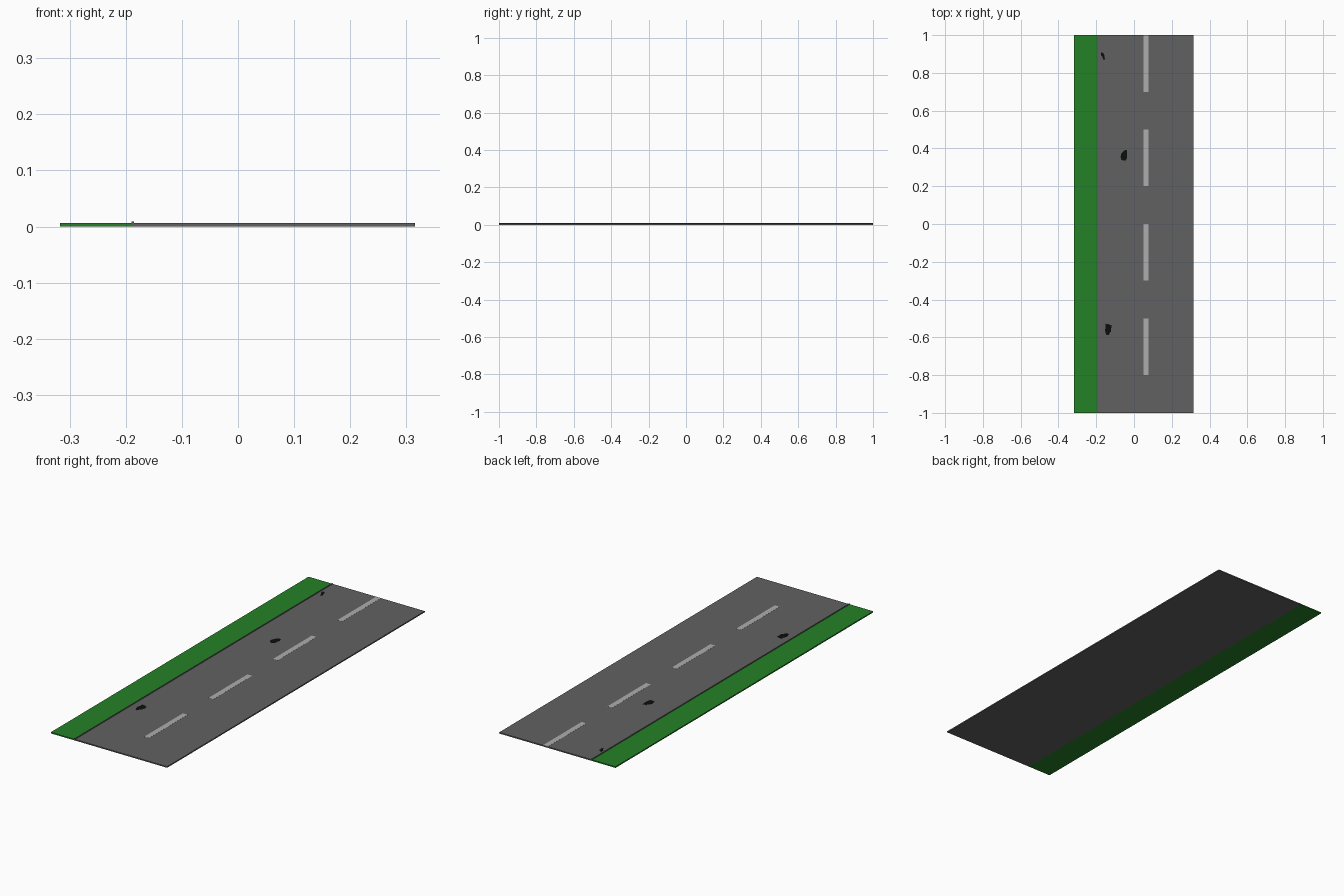
import bpy, bmesh

if "Cube" in bpy.data.objects:
    bpy.data.objects.remove(bpy.data.objects["Cube"])

TOP = 0.006  # road surface height


def paint(name, color):
    m = bpy.data.materials.new(name)
    m.diffuse_color = (*color, 1)
    m.use_nodes = True
    m.node_tree.nodes["Principled BSDF"].inputs["Base Color"].default_value = m.diffuse_color
    return m


asphalt = paint("asphalt", (0.12, 0.12, 0.12))
grass = paint("grass", (0.018, 0.22, 0.02))
line = paint("line_paint", (0.42, 0.42, 0.42))
dark = paint("dark_patch", (0.004, 0.004, 0.004))


def prism(name, outline, z0, z1, mat):
    """Extrude a flat outline (counter-clockwise) from z0 to z1."""
    bm = bmesh.new()
    face = bm.faces.new([bm.verts.new((x, y, z0)) for x, y in outline])
    ext = bmesh.ops.extrude_face_region(bm, geom=[face])
    for v in ext["geom"]:
        if isinstance(v, bmesh.types.BMVert):
            v.co.z = z1
    bmesh.ops.recalc_face_normals(bm, faces=bm.faces)
    mesh = bpy.data.meshes.new(name)
    bm.to_mesh(mesh)
    bm.free()
    ob = bpy.data.objects.new(name, mesh)
    ob.data.materials.append(mat)
    bpy.context.collection.objects.link(ob)
    return ob


def slab(name, x0, x1, y0, y1, z0, z1, mat):
    return prism(name, [(x0, y0), (x1, y0), (x1, y1), (x0, y1)], z0, z1, mat)


# Road, verge and thin raised kerb
slab("road", -0.185, 0.315, -1, 1, 0, TOP, asphalt)
slab("grass_verge", -0.317, -0.19, -1, 1, 0, TOP, grass)
slab("kerb", -0.19, -0.185, -1, 1, 0, 0.009, asphalt)

# Dashed lane marking
for i in range(4):
    y = 0.7 - 0.5 * i
    slab(f"lane_dash_{i + 1}", 0.051, 0.077, y, y + 0.3, TOP, TOP + 0.0004, line)

# Irregular dark potholes: centre and local outline
potholes = [
    ((-0.165, 0.89), [(0.003, -0.02), (0.011, -0.018), (0.007, 0.008), (0.001, 0.016),
                      (-0.011, 0.019), (-0.009, 0.002), (-0.003, -0.004)]),
    ((-0.052, 0.363), [(-0.006, -0.027), (0.008, -0.028), (0.015, -0.012), (0.016, 0.01),
                       (0.013, 0.03), (-0.002, 0.025), (-0.015, 0.011), (-0.019, -0.008),
                       (-0.015, -0.022)]),
    ((-0.137, -0.557), [(-0.008, -0.03), (0.003, -0.031), (0.009, -0.018), (0.016, -0.012),
                        (0.017, 0.022), (0.008, 0.021), (0.004, 0.028), (-0.014, 0.029),
                        (-0.013, 0.01), (-0.017, -0.004), (-0.013, -0.022)]),
]
for i, ((cx, cy), pts) in enumerate(potholes):
    prism(f"pothole_{i + 1}", [(cx + x, cy + y) for x, y in pts], TOP, TOP + 0.0004, dark)
